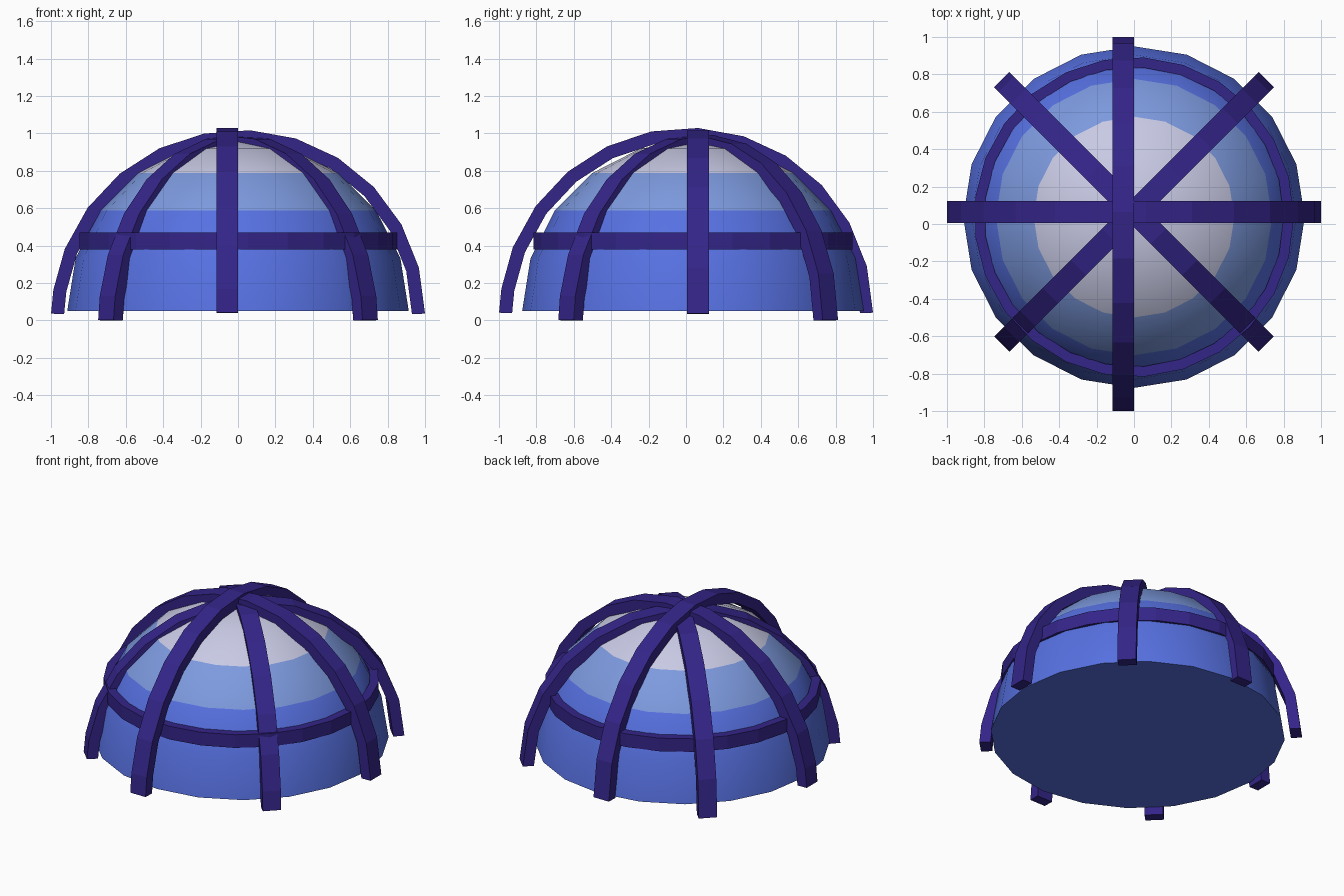
import bpy, bmesh, math
from mathutils import Vector

if "Cube" in bpy.data.objects:
    bpy.data.objects.remove(bpy.data.objects["Cube"])


def material(name, rgb):
    m = bpy.data.materials.new(name)
    m.diffuse_color = (*rgb, 1)
    m.use_nodes = True
    m.node_tree.nodes["Principled BSDF"].inputs["Base Color"].default_value = m.diffuse_color
    return m


PURPLE = material("dark purple", (0.034, 0.018, 0.25))
BLUE = material("blue", (0.095, 0.165, 0.76))
SKY = material("light blue", (0.205, 0.325, 0.74))
PALE = material("pale lavender", (0.58, 0.59, 0.78))


def finish(name, bm, mats):
    bmesh.ops.recalc_face_normals(bm, faces=bm.faces)
    mesh = bpy.data.meshes.new(name)
    bm.to_mesh(mesh)
    bm.free()
    for m in mats:
        mesh.materials.append(m)
    ob = bpy.data.objects.new(name, mesh)
    bpy.context.collection.objects.link(ob)
    return ob


def bridge(bm, rings, closed=False):
    n = len(rings[0])
    pairs = list(zip(rings, rings[1:]))
    if closed:
        pairs.append((rings[-1], rings[0]))
    for a, b in pairs:
        for i in range(n):
            j = (i + 1) % n
            bm.faces.new((a[i], a[j], b[j], b[i]))


# Glass dome: half sphere with colour bands by height
CY, CZ, R, SEG = 0.037, 0.05, 0.913, 20
bm = bmesh.new()
rings = []
for k in range(5):
    e = math.radians(18 * k)
    rings.append([bm.verts.new((R * math.cos(e) * math.cos(2 * math.pi * i / SEG),
                                CY + R * math.cos(e) * math.sin(2 * math.pi * i / SEG),
                                CZ + R * math.sin(e))) for i in range(SEG)])
bridge(bm, rings)
bm.faces.new(rings[0])
pole = bm.verts.new((0, CY, CZ + R))
for i in range(SEG):
    bm.faces.new((rings[-1][i], rings[-1][(i + 1) % SEG], pole))
for f in bm.faces:
    z = f.calc_center_median().z
    f.material_index = 2 if z > 0.78 else 1 if z > 0.6 else 0
    f.smooth = z > CZ + 0.01
dome = finish("dome", bm, [BLUE, SKY, PALE])
for e in dome.data.edges:  # sharp rim around the flat base
    if all(dome.data.vertices[v].co.z < CZ + 0.001 for v in e.vertices):
        e.use_edge_sharp = True

# Horizontal hoop
bm = bmesh.new()
rings = []
for i in range(25):
    a = 2 * math.pi * i / 25
    rings.append([bm.verts.new((r * math.cos(a), CY + r * math.sin(a), z))
                  for r, z in ((0.80, 0.38), (0.855, 0.38), (0.855, 0.47), (0.80, 0.47))])
bridge(bm, rings, closed=True)
finish("hoop", bm, [PURPLE])


# Arched ribs crossing over the dome
def arch(name, heading, cx, cy, rx, rz, base, width=0.116, thick=0.07):
    d = Vector((math.cos(math.radians(heading)), math.sin(math.radians(heading)), 0))
    side = Vector((-d.y, d.x, 0))
    bm = bmesh.new()
    rings = []
    for deg in [1.2 + 14.3 * k for k in range(12)] + [171.5, 178.8]:
        a = math.radians(deg)
        ring = []
        for t, s in ((0, -1), (0, 1), (thick, 1), (thick, -1)):
            p = (Vector((cx, cy, base))
                 + d * ((rx - t) * math.cos(a) + 0.012 * math.sin(a))
                 + side * (s * width / 2))
            p.z += (rz - t) * math.sin(a)
            ring.append(bm.verts.new(p))
        rings.append(ring)
    bridge(bm, rings)
    bm.faces.new(rings[0])
    bm.faces.new(rings[-1])
    finish(name, bm, [PURPLE])


arch("front_back_rib", 90, -0.058, 0, 1.0, 1.01, 0.02)
arch("left_right_rib", 0, 0, 0.064, 1.0, 1.003, 0.015)
arch("diagonal_rib_a", 45, 0, 0.065, 1.0, 1.01, -0.02)
arch("diagonal_rib_b", 135, 0, 0.065, 1.0, 1.01, -0.02)

# Trim rib feet so nothing sinks below the ground
for ob in bpy.data.objects:
    for v in ob.data.vertices:
        v.co.z = max(v.co.z, 0.0)
